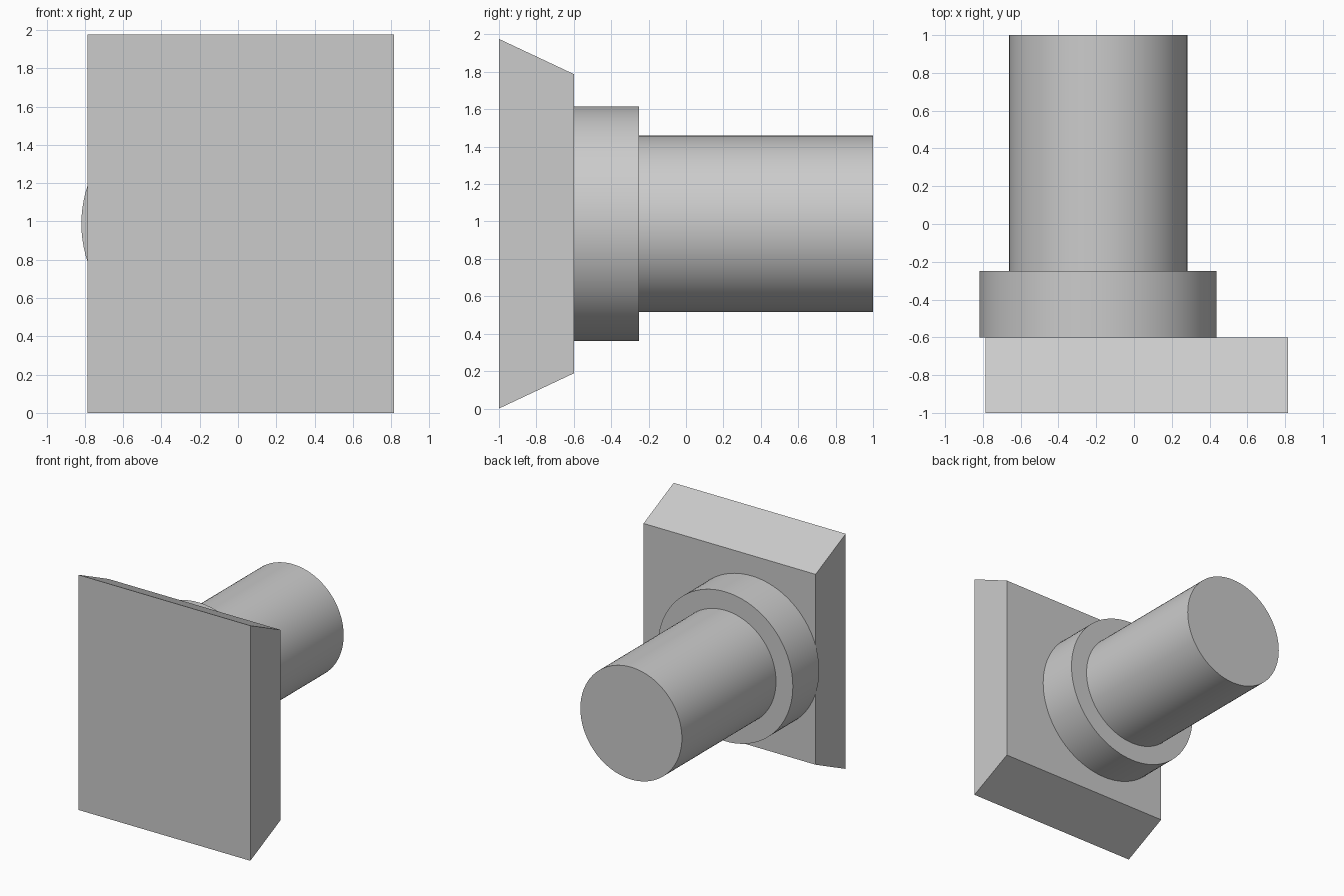
import bpy, bmesh, math

if "Cube" in bpy.data.objects:
    bpy.data.objects.remove(bpy.data.objects["Cube"], do_unlink=True)

# Single plain grey
grey = bpy.data.materials.new("light_grey")
grey.use_nodes = True
colour = (0.6, 0.6, 0.6, 1)
grey.diffuse_color = colour
grey.node_tree.nodes["Principled BSDF"].inputs["Base Color"].default_value = colour

MID_Z = 0.988
AXIS_X = -0.19


def cylinder(name, radius, y0, y1):
    """Smooth cylinder lying along y."""
    bpy.ops.mesh.primitive_cylinder_add(
        vertices=96, radius=radius, depth=y1 - y0,
        location=(AXIS_X, (y0 + y1) / 2, MID_Z), rotation=(math.pi / 2, 0, 0))
    obj = bpy.context.object
    obj.name = name
    obj.data.materials.append(grey)
    bpy.ops.object.shade_smooth_by_angle(angle=math.radians(30))


# Plate: trapezoid side profile (y, z) extruded across x
profile = [(-1, 0), (-0.6, MID_Z - 0.8), (-0.6, MID_Z + 0.8), (-1, 2 * MID_Z)]
bm = bmesh.new()
side = bm.faces.new([bm.verts.new((-0.785, y, z)) for y, z in profile])
ext = bmesh.ops.extrude_face_region(bm, geom=[side])
bmesh.ops.translate(bm, vec=(1.6, 0, 0),
                    verts=[g for g in ext["geom"] if isinstance(g, bmesh.types.BMVert)])
bmesh.ops.recalc_face_normals(bm, faces=bm.faces)
mesh = bpy.data.meshes.new("tapered_plate")
bm.to_mesh(mesh)
bm.free()
mesh.materials.append(grey)
bpy.context.collection.objects.link(bpy.data.objects.new("tapered_plate", mesh))

# Collar and shaft behind the plate
cylinder("collar", 0.628, -0.6, -0.25)
cylinder("shaft", 0.472, -0.25, 1)
